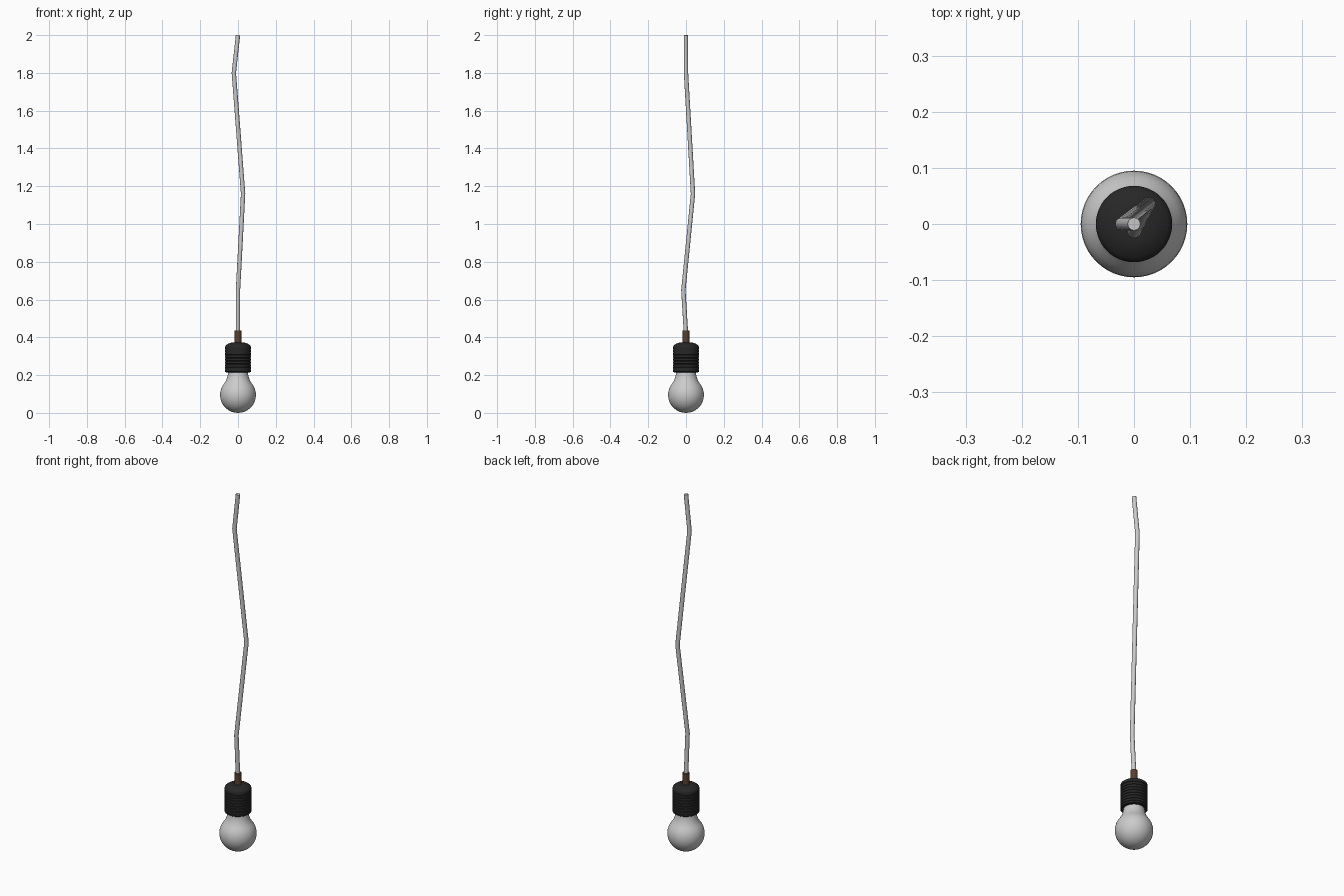
import bpy, bmesh, math

if "Cube" in bpy.data.objects:
    bpy.data.objects.remove(bpy.data.objects["Cube"])


def material(name, rgb):
    m = bpy.data.materials.new(name)
    m.diffuse_color = (*rgb, 1)
    m.use_nodes = True
    m.node_tree.nodes["Principled BSDF"].inputs["Base Color"].default_value = m.diffuse_color
    return m


def lathe(name, profile, segments, mat, angle=35):
    """Spin a list of (radius, z) points round the z axis."""
    bm = bmesh.new()
    verts = [bm.verts.new((r, 0, z)) for r, z in profile]
    edges = [bm.edges.new(pair) for pair in zip(verts, verts[1:])]
    bmesh.ops.spin(bm, geom=verts + edges, cent=(0, 0, 0), axis=(0, 0, 1),
                   angle=math.tau, steps=segments)
    bmesh.ops.remove_doubles(bm, verts=bm.verts, dist=1e-5)
    bmesh.ops.recalc_face_normals(bm, faces=bm.faces)
    mesh = bpy.data.meshes.new(name)
    bm.to_mesh(mesh)
    bm.free()
    obj = bpy.data.objects.new(name, mesh)
    bpy.context.collection.objects.link(obj)
    mesh.materials.append(mat)
    bpy.ops.object.select_all(action='DESELECT')
    obj.select_set(True)
    bpy.context.view_layer.objects.active = obj
    bpy.ops.object.shade_smooth_by_angle(angle=math.radians(angle))
    return obj


white = material("bulb_white", (0.88, 0.85, 0.87))
black = material("socket_black", (0.02, 0.02, 0.02))
brown = material("sleeve_brown", (0.10, 0.05, 0.03))
grey = material("cable_grey", (0.55, 0.55, 0.55))

# Glass bulb: round globe running into a narrower neck
R = 0.095
globe = [(R * math.sin(math.radians(a)), R - R * math.cos(math.radians(a)))
         for a in range(0, 131, 10)]
neck = [(0.064, 0.170), (0.058, 0.186), (0.054, 0.203), (0.052, 0.225), (0, 0.225)]
lathe("bulb", globe + neck, 48, white, 60)

# Socket: ribbed barrel with a rounded shoulder
barrel = [(0, 0.215), (0.064, 0.215), (0.068, 0.218)]
for i in range(8):
    z = 0.226 + i * 0.0155
    barrel += [(0.068, z), (0.0655, z + 0.0015), (0.0655, z + 0.003), (0.068, z + 0.0045)]
shoulder = [(0.068, 0.350), (0.066, 0.356), (0.060, 0.361), (0.050, 0.367),
            (0.040, 0.371), (0.030, 0.373), (0, 0.373)]
lathe("socket", barrel + shoulder, 48, black)

# Cord grip sleeve
lathe("cord_sleeve", [(0, 0.37), (0.0185, 0.37), (0.0185, 0.435), (0, 0.435)], 24, brown)

# Hanging cable with soft kinks
curve = bpy.data.curves.new("cable", 'CURVE')
curve.dimensions = '3D'
curve.bevel_depth = 0.0115
curve.bevel_resolution = 4
curve.use_fill_caps = True
path = [(0, 0, 2), (-0.022, 0, 1.8), (0.027, 0.037, 1.16),
        (0, -0.014, 0.65), (0, 0, 0.42)]
spline = curve.splines.new('POLY')
spline.points.add(len(path) - 1)
for point, co in zip(spline.points, path):
    point.co = (*co, 1)
    point.radius = 1
spline.use_smooth = True
curve.materials.append(grey)
cable = bpy.data.objects.new("cable", curve)
bpy.context.collection.objects.link(cable)
